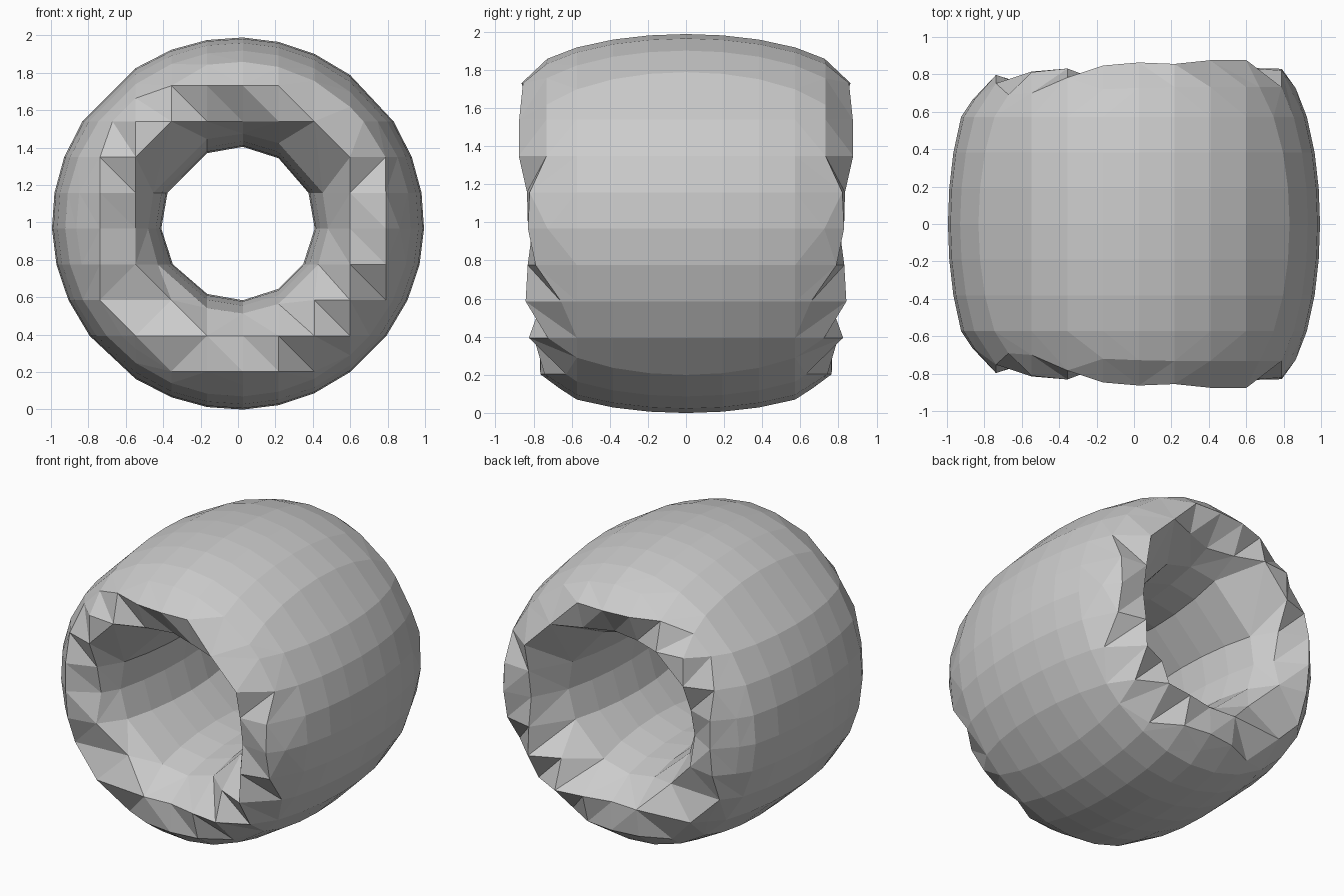
import bpy
import bmesh
from math import atan2, hypot, sqrt
from mathutils import Vector
from mathutils.geometry import delaunay_2d_cdt

cube = bpy.data.objects.get("Cube")
if cube:
    bpy.data.objects.remove(cube, do_unlink=True)

# Elongated ring: an ellipse turned around the y axis
RADIUS, HALF_WALL, HALF_LENGTH = 0.703, 0.292, 0.88
CENTRE_Z = 0.994
STEP = 0.191
GRID_X, GRID_Z = -0.738, 0.203 - CENTRE_Z
STATIONS = [i * STEP for i in range(-3, 4)]


def wall_radius(y, side):
    return RADIUS + side * HALF_WALL * sqrt(1 - (y / HALF_LENGTH) ** 2)


def rim_height(x, z):
    t = (hypot(x, z) - RADIUS) / HALF_WALL
    y = HALF_LENGTH * sqrt(max(0, 1 - t * t))
    return y * min(1, max(0.9, 0.95 + 0.05 * (x + z)))


def ring(radius, lines):
    """Points where a circle crosses the middle grid lines, in angle order."""
    points = []
    for i in lines:
        x, z = GRID_X + i * STEP, GRID_Z + i * STEP
        for sign in (-1, 1):
            points.append((x, sign * sqrt(radius ** 2 - x * x)))
            points.append((sign * sqrt(radius ** 2 - z * z), z))
    return sorted(points, key=lambda p: atan2(p[1], p[0]))


def grid_walk(corners):
    """Grid points along a closed path through the given corners."""
    points = []
    for (i, j), (k, m) in zip(corners, corners[1:] + corners[:1]):
        n = max(abs(k - i), abs(m - j))
        for s in range(n):
            points.append((GRID_X + (i + (k - i) * s / n) * STEP,
                           GRID_Z + (j + (m - j) * s / n) * STEP))
    return points


def add_face(bm, coords):
    bm.faces.new([bm.verts.new(c) for c in coords])


def add_wall(bm, side, lines):
    loops = [[(x, y, z) for x, z in ring(wall_radius(y, side), lines)]
             for y in STATIONS]
    for a, b in zip(loops, loops[1:]):
        for i in range(len(a)):
            add_face(bm, (a[i - 1], a[i], b[i], b[i - 1]))


OUTER_LINES, INNER_LINES = range(1, 8), range(3, 6)
bm = bmesh.new()
add_wall(bm, 1, OUTER_LINES)
add_wall(bm, -1, INNER_LINES)

# Jagged rims: stepped outer and inner crests joined to both walls
end = STATIONS[-1]
outer = ring(wall_radius(end, 1), OUTER_LINES)
inner = ring(wall_radius(end, -1), INNER_LINES)
crest = grid_walk([(8, 2), (8, 5), (5, 8), (2, 8), (0, 6), (0, 2),
                   (2, 0), (6, 0), (6, 1), (7, 1), (7, 2)])
crest += grid_walk([(7, 3), (7, 6), (6, 7), (2, 7), (1, 6), (1, 3),
                    (3, 1), (5, 1)])
crest = list(dict.fromkeys((round(x, 4), round(z, 4)) for x, z in crest))
fill = [p for p in ring(0.865, OUTER_LINES)
        if min(hypot(p[0] - x, p[1] - z) for x, z in crest) > 0.07]

points = outer + inner + crest + fill
n, m = len(outer), len(inner)
edges = [(i, (i + 1) % n) for i in range(n)]
edges += [(n + i, n + (i + 1) % m) for i in range(m)]
verts, _, faces, origin, _, _ = delaunay_2d_cdt(
    [Vector(p) for p in points], edges, [], 0, 1e-5)
heights = [end if min(o) < n + m else rim_height(*v)
           for v, o in zip(verts, origin)]
for face in faces:
    if all(n <= min(origin[i]) < n + m for i in face):
        continue
    for sign in (-1, 1):
        add_face(bm, [(verts[i].x, sign * heights[i], verts[i].y) for i in face])

bmesh.ops.remove_doubles(bm, verts=bm.verts, dist=0.0005)
bmesh.ops.recalc_face_normals(bm, faces=bm.faces)
bmesh.ops.translate(bm, verts=bm.verts, vec=(0, 0, CENTRE_Z))

mesh = bpy.data.meshes.new("ring_body")
bm.to_mesh(mesh)
bm.free()
body = bpy.data.objects.new("ring_body", mesh)
bpy.context.collection.objects.link(body)

# Plain grey
grey = bpy.data.materials.new("light_grey")
grey.use_nodes = True
colour = (0.6, 0.6, 0.6, 1)
grey.diffuse_color = colour
grey.node_tree.nodes["Principled BSDF"].inputs["Base Color"].default_value = colour
mesh.materials.append(grey)
